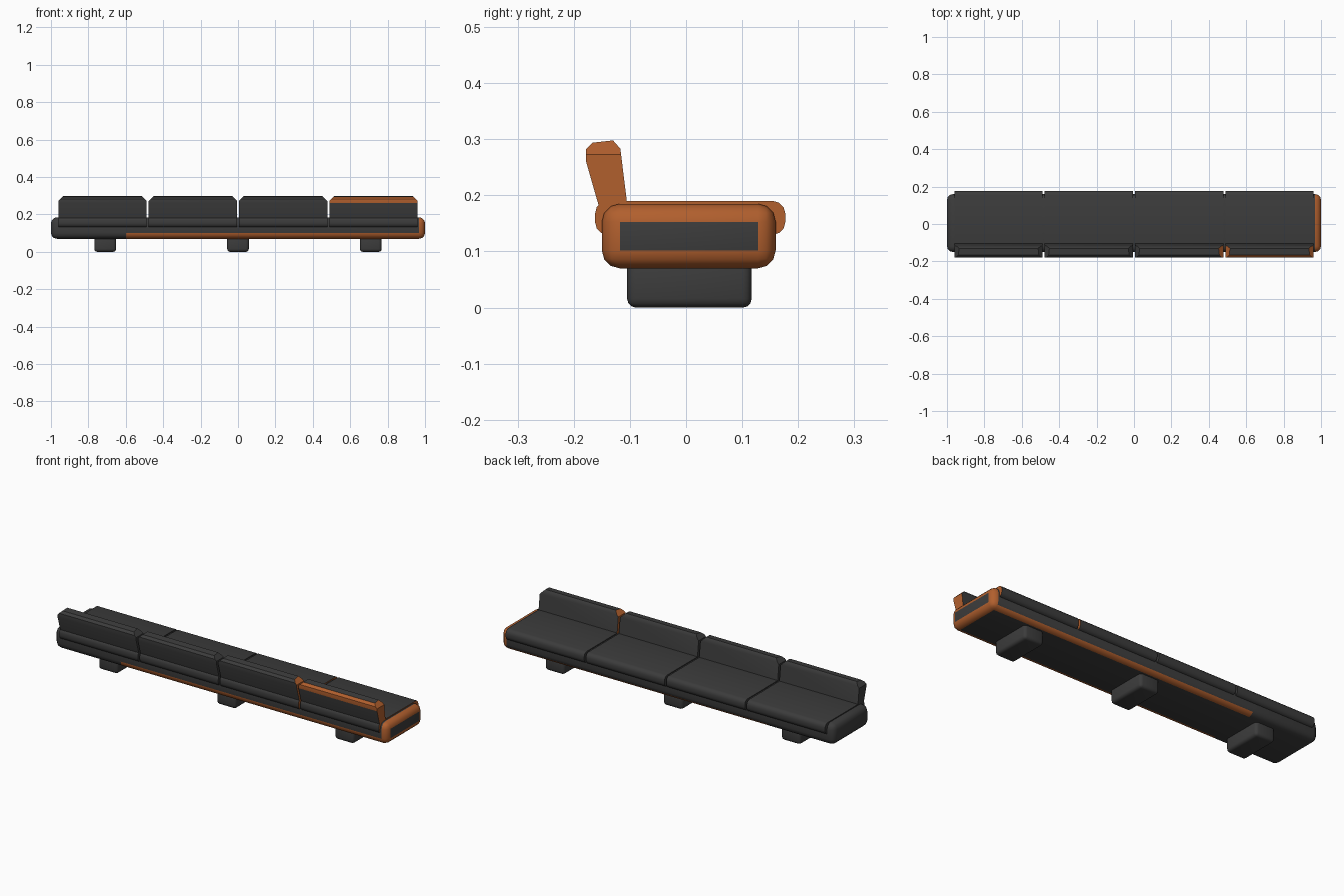
import bpy, bmesh
from mathutils import Vector

if "Cube" in bpy.data.objects:
    bpy.data.objects.remove(bpy.data.objects["Cube"], do_unlink=True)


def material(name, color):
    m = bpy.data.materials.new(name)
    m.use_nodes = True
    m.diffuse_color = color
    m.node_tree.nodes["Principled BSDF"].inputs["Base Color"].default_value = color
    return m


charcoal = material("charcoal fabric", (0.045, 0.045, 0.045, 1))
orange = material("burnt orange fabric", (0.44, 0.115, 0.027, 1))


def finish(name, bm, accent=None):
    """Turn a bmesh into an object; accent(normal, centre) picks the orange faces."""
    bmesh.ops.recalc_face_normals(bm, faces=bm.faces)
    bm.normal_update()
    for f in bm.faces:
        f.material_index = int(bool(accent and accent(f.normal, f.calc_center_median())))
    mesh = bpy.data.meshes.new(name)
    bm.to_mesh(mesh)
    bm.free()
    mesh.materials.append(charcoal)
    mesh.materials.append(orange)
    ob = bpy.data.objects.new(name, mesh)
    bpy.context.collection.objects.link(ob)
    bpy.ops.object.select_all(action='DESELECT')
    ob.select_set(True)
    bpy.context.view_layer.objects.active = ob
    bpy.ops.object.shade_smooth_by_angle(angle=0.6)


def soft_box(name, lo, hi, radius, accent=None, cut=None, square=False):
    """Rounded box; square keeps the vertical edges sharp, cut splits it at x."""
    lo, hi = Vector(lo), Vector(hi)
    bm = bmesh.new()
    bmesh.ops.create_cube(bm, size=1)
    for v in bm.verts:
        v.co = (lo + hi) / 2 + v.co * (hi - lo)
    edges = bm.edges[:]
    if square:
        edges = [e for e in edges if abs(e.verts[0].co.x - e.verts[1].co.x) > 0.1]
    bmesh.ops.bevel(bm, geom=edges, offset=radius, segments=3,
                    profile=0.5, affect='EDGES')
    if cut is not None:
        bmesh.ops.bisect_plane(bm, geom=bm.verts[:] + bm.edges[:] + bm.faces[:],
                               plane_co=(cut, 0, 0), plane_no=(1, 0, 0))
    finish(name, bm, accent)


def backrest(name, x0, x1, profile, accent=None):
    """Leaning cushion: side profile extruded along x with cut top corners."""
    bm = bmesh.new()
    face = bm.faces.new([bm.verts.new((x0, y, z)) for y, z in profile])
    ext = bmesh.ops.extrude_face_region(bm, geom=[face])
    for v in ext["geom"]:
        if isinstance(v, bmesh.types.BMVert):
            v.co.x = x1
    # Slice each top corner off at a slant
    for x, side in ((x0, -1), (x1, 1)):
        cut = bmesh.ops.bisect_plane(
            bm, geom=bm.verts[:] + bm.edges[:] + bm.faces[:],
            plane_co=(x, 0, 0.273), plane_no=(side, 0, 1), clear_outer=True)
        rim = [e for e in cut["geom_cut"] if isinstance(e, bmesh.types.BMEdge)]
        bmesh.ops.contextual_create(bm, geom=rim)
    finish(name, bm, accent)


# Long base: orange rim around the left end panel, orange piping along the bottom
def base_accent(n, c):
    rim = 0.05 < n.x < 0.99
    piping = c.x > -0.6 and abs(n.x) < 0.05 and -0.99 < n.z < (-0.1 if n.y < 0 else -0.5)
    return rim or piping


soft_box("base", (-1, -0.15, 0.07), (1, 0.16, 0.185), 0.032, base_accent, cut=-0.6)

# Three block feet
for x, side in ((-0.71, "right"), (0, "middle"), (0.71, "left")):
    soft_box(side + "_foot", (x - 0.058, -0.105, 0), (x + 0.058, 0.117, 0.085), 0.016)


# Orange cushion ends, and an orange upper back edge on the last backrest
def end_accent(n, c):
    return n.x > 0.3


def last_accent(n, c):
    return abs(n.x) > 0.3 or (n.y < -0.5 and c.z > 0.265)


profile = [(-0.145, 0.145), (-0.178, 0.26), (-0.178, 0.282), (-0.166, 0.294),
           (-0.13, 0.298), (-0.117, 0.283), (-0.1, 0.145)]
width, pitch = 0.472, 0.4827
back_accents = (None, None, end_accent, last_accent)
seat_accents = (None, None, end_accent, end_accent)
for i in range(4):
    x0 = -0.96 + i * pitch
    x1 = x0 + width
    soft_box(f"seat_cushion_{i + 1}", (x0, -0.162, 0.13), (x1, 0.177, 0.19), 0.022,
             seat_accents[i], square=True)
    backrest(f"backrest_{i + 1}", x0, x1, profile, back_accents[i])
